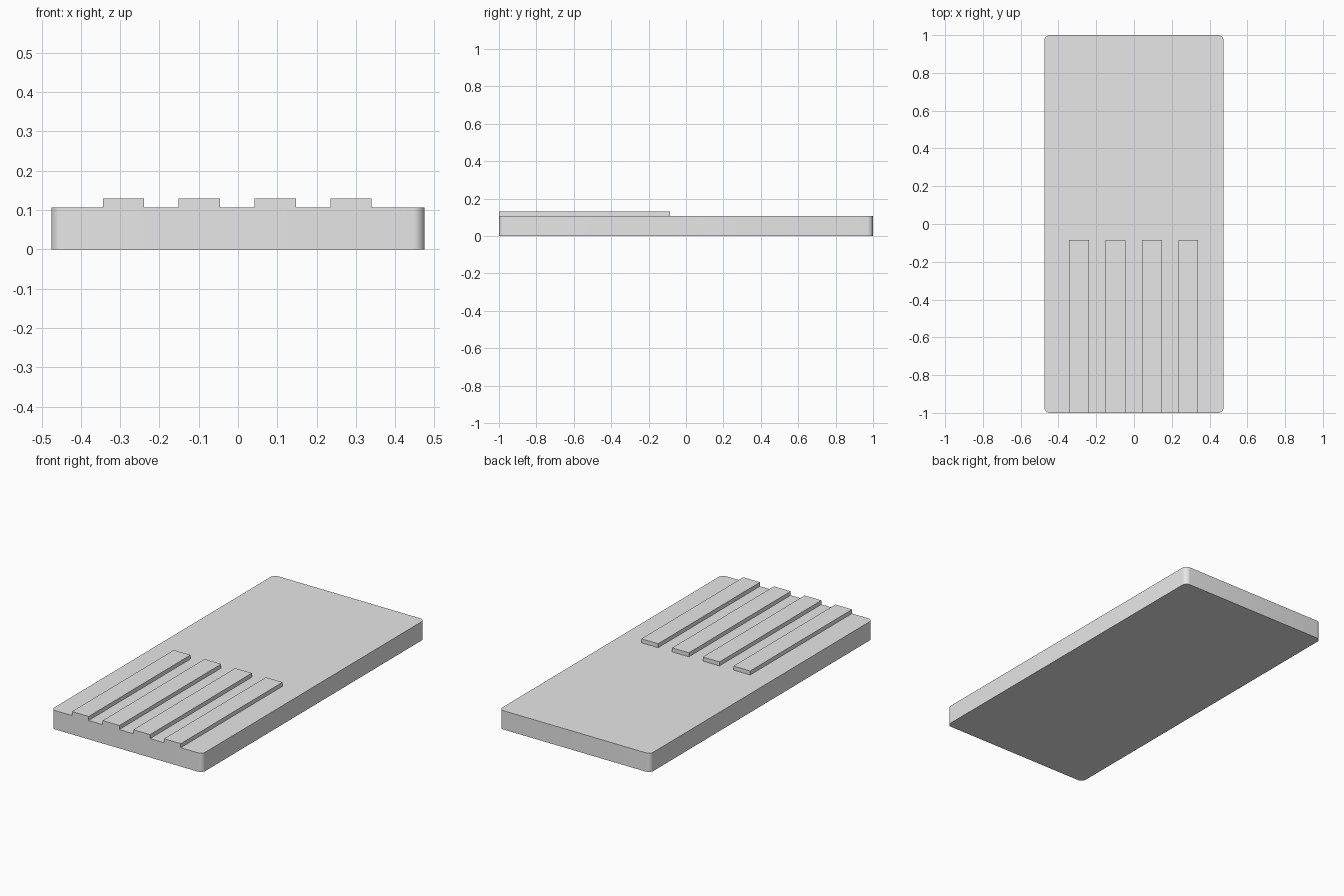
import bpy
import bmesh

cube = bpy.data.objects.get("Cube")
if cube:
    bpy.data.objects.remove(cube, do_unlink=True)

# Single grey finish
grey = bpy.data.materials.new("light_grey")
grey.use_nodes = True
grey.diffuse_color = (0.8, 0.8, 0.8, 1)
grey.node_tree.nodes["Principled BSDF"].inputs["Base Color"].default_value = (0.8, 0.8, 0.8, 1)


def box(name, low, high, corner_radius=0):
    """Box between two corners, with optionally rounded vertical edges."""
    bm = bmesh.new()
    bmesh.ops.create_cube(bm, size=1)
    for v in bm.verts:
        v.co = [(a + b) / 2 + c * (b - a) for a, b, c in zip(low, high, v.co)]
    if corner_radius:
        upright = [e for e in bm.edges
                   if abs(e.verts[0].co.z - e.verts[1].co.z) > 0.01]
        bmesh.ops.bevel(bm, geom=upright, offset=corner_radius,
                        offset_type='OFFSET', segments=8, profile=0.5,
                        affect='EDGES')
    mesh = bpy.data.meshes.new(name)
    bm.to_mesh(mesh)
    bm.free()
    mesh.materials.append(grey)
    obj = bpy.data.objects.new(name, mesh)
    bpy.context.collection.objects.link(obj)
    return obj


HALF_WIDTH, THICKNESS, RIB_TOP = 0.475, 0.107, 0.13
RIB_WIDTH, RIB_PITCH, RIB_END = 0.105, 0.193, -0.085

# Flat board with rounded corners
board = box("board", (-HALF_WIDTH, -1, 0), (HALF_WIDTH, 1, THICKNESS), 0.03)
bpy.ops.object.select_all(action='DESELECT')
board.select_set(True)
bpy.context.view_layer.objects.active = board
bpy.ops.object.shade_smooth_by_angle()

# Four raised ribs running in from the front edge
for i in range(4):
    x = (i - 1.5) * RIB_PITCH - 0.002
    box(f"rib_{i + 1}", (x - RIB_WIDTH / 2, -1, THICKNESS),
        (x + RIB_WIDTH / 2, RIB_END, RIB_TOP))
